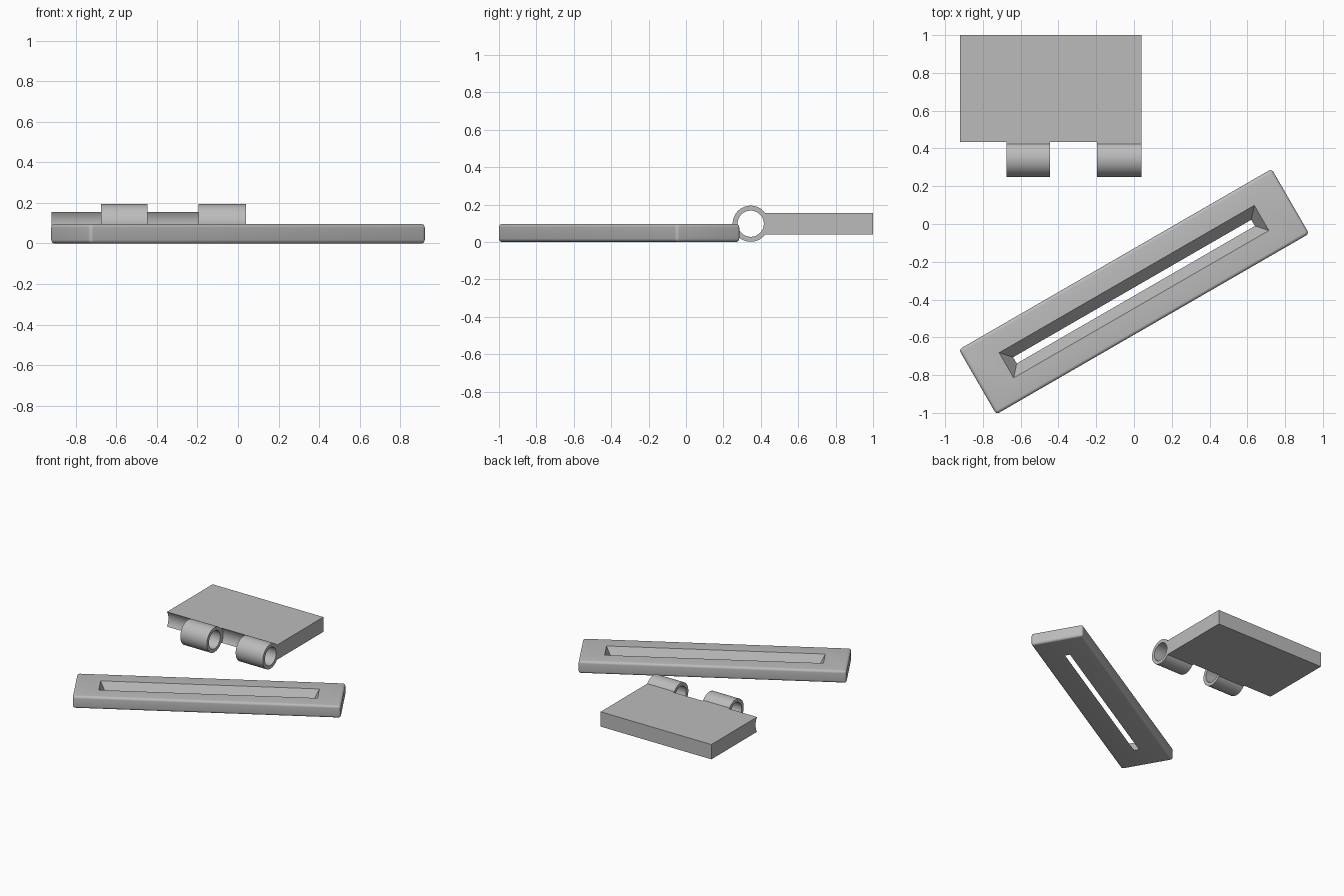
import bpy, bmesh, math
from mathutils import Matrix

if "Cube" in bpy.data.objects:
    bpy.data.objects.remove(bpy.data.objects["Cube"])

gray = bpy.data.materials.new("plain gray")
gray.diffuse_color = (0.5, 0.5, 0.5, 1)
gray.use_nodes = True
gray.node_tree.nodes["Principled BSDF"].inputs["Base Color"].default_value = gray.diffuse_color


def finish(name, bm, mat=True):
    bmesh.ops.recalc_face_normals(bm, faces=bm.faces)
    me = bpy.data.meshes.new(name)
    bm.to_mesh(me)
    bm.free()
    ob = bpy.data.objects.new(name, me)
    bpy.context.collection.objects.link(ob)
    me.materials.append(gray)
    return ob


def smooth(ob):
    bpy.ops.object.select_all(action='DESELECT')
    bpy.context.view_layer.objects.active = ob
    ob.select_set(True)
    bpy.ops.object.shade_smooth_by_angle(angle=math.radians(35))


def extrude_x(name, profile, x0, x1):
    """Extrude a closed (y, z) profile from x0 to x1."""
    bm = bmesh.new()
    face = bm.faces.new([bm.verts.new((x0, y, z)) for y, z in profile])
    ext = bmesh.ops.extrude_face_region(bm, geom=[face])
    verts = [v for v in ext['geom'] if isinstance(v, bmesh.types.BMVert)]
    bmesh.ops.translate(bm, vec=(x1 - x0, 0, 0), verts=verts)
    ob = finish(name, bm)
    smooth(ob)
    return ob


def tube(name, x0, x1, cy, cz, r_out, r_in, n=64):
    bm = bmesh.new()
    rings = []
    for x, r in ((x0, r_out), (x1, r_out), (x1, r_in), (x0, r_in)):
        rings.append([bm.verts.new((x, cy + r * math.cos(2 * math.pi * i / n),
                                    cz + r * math.sin(2 * math.pi * i / n))) for i in range(n)])
    for k in range(4):
        a, b = rings[k], rings[(k + 1) % 4]
        for i in range(n):
            j = (i + 1) % n
            bm.faces.new((a[i], a[j], b[j], b[i]))
    ob = finish(name, bm)
    smooth(ob)
    return ob


# Hinge leaf: thick plate with a concave front edge around the knuckle axis
CY, CZ, R_OUT, R_IN = 0.346, 0.0975, 0.0965, 0.07
HALF, R_CLEAR = 0.058, 0.106
half_angle = math.asin(HALF / R_CLEAR)
arc = [(CY + R_CLEAR * math.cos(t), CZ + R_CLEAR * math.sin(t))
       for t in (-half_angle + 2 * half_angle * i / 16 for i in range(17))]
extrude_x("hinge_plate", arc + [(1.0, CZ + HALF), (1.0, CZ - HALF)], -0.92, 0.04)

# Knuckles with short necks that join them to the plate
neck = arc + [(CY + 0.074, CZ + HALF), (CY + 0.074, CZ - HALF)]
for side, x0, x1 in (("left", -0.675, -0.445), ("right", -0.195, 0.04)):
    tube("knuckle_" + side, x0, x1, CY, CZ, R_OUT, R_IN)
    extrude_x("knuckle_neck_" + side, neck, x0, x1)

# Slotted bar: rounded block turned 30 degrees
LENGTH, WIDTH, HEIGHT = 1.912, 0.396, 0.096
place = Matrix.Translation((0, -0.358, HEIGHT / 2)) @ Matrix.Rotation(math.radians(30), 4, 'Z')
bm = bmesh.new()
bmesh.ops.create_cube(bm, size=1, matrix=Matrix.Diagonal((LENGTH, WIDTH, HEIGHT, 1)))
bmesh.ops.bevel(bm, geom=bm.edges[:], offset=0.018, segments=5, profile=0.5, affect='EDGES')
bm.transform(place)
bar = finish("slotted_bar", bm)

# Tapered slot cutter, wide at the top and narrow at the bottom
bm = bmesh.new()
bmesh.ops.create_cube(bm, size=2)
for v in bm.verts:
    s = 1.2 * v.co.z                      # runs past both faces of the bar
    v.co = ((0.754 + 0.026 * s) * v.co.x, (0.048 + 0.029 * s) * v.co.y, s * HEIGHT / 2)
bm.transform(place)
cutter = finish("slot_cutter", bm)
cutter.hide_render = True
cutter.hide_set(True)

cut = bar.modifiers.new("slot", 'BOOLEAN')
cut.operation = 'DIFFERENCE'
cut.solver = 'EXACT'
cut.object = cutter
bpy.context.view_layer.objects.active = bar
bpy.ops.object.modifier_apply(modifier="slot")
bpy.data.objects.remove(cutter)
smooth(bar)
